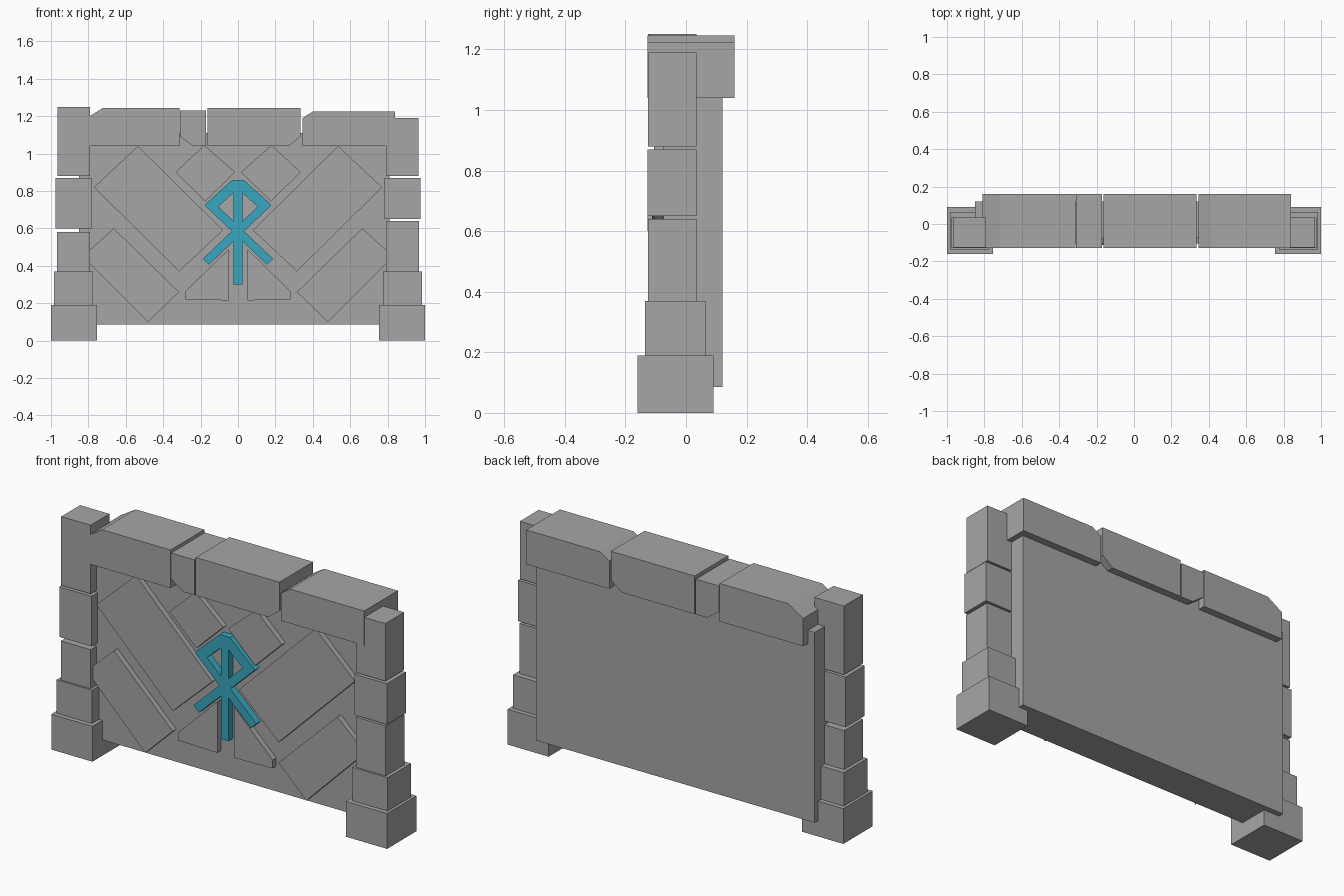
import bpy
import bmesh

old = bpy.data.objects.get("Cube")
if old:
    bpy.data.objects.remove(old, do_unlink=True)


def material(name, rgb):
    m = bpy.data.materials.new(name)
    m.use_nodes = True
    m.diffuse_color = (*rgb, 1)
    m.node_tree.nodes["Principled BSDF"].inputs["Base Color"].default_value = (*rgb, 1)
    return m


STONE = material("grey stone", (0.38, 0.38, 0.38))
GLOW = material("cyan inlay", (0.04, 0.39, 0.52))


def slab(name, profile, front, back, mat=STONE):
    """Extrude an (x, z) outline from the front y to the back y."""
    bm = bmesh.new()
    face = bm.faces.new([bm.verts.new((x, front, z)) for x, z in profile])
    ext = bmesh.ops.extrude_face_region(bm, geom=[face])
    moved = [v for v in ext["geom"] if isinstance(v, bmesh.types.BMVert)]
    bmesh.ops.translate(bm, verts=moved, vec=(0, back - front, 0))
    bmesh.ops.recalc_face_normals(bm, faces=bm.faces)
    mesh = bpy.data.meshes.new(name)
    bm.to_mesh(mesh)
    bm.free()
    mesh.materials.append(mat)
    obj = bpy.data.objects.new(name, mesh)
    bpy.context.collection.objects.link(obj)
    return obj


def block(name, x0, x1, z0, z1, front, back, mat=STONE):
    return slab(name, [(x0, z0), (x1, z0), (x1, z1), (x0, z1)], front, back, mat)


def pair(name, profile, front, back, mat=STONE):
    """Build a slab on the right and its mirror on the left."""
    slab(name + "_right", profile, front, back, mat)
    slab(name + "_left", [(-x, z) for x, z in profile], front, back, mat)


PANEL_FRONT = -0.075

# Back panel
block("wall_panel", -0.85, 0.81, 0.085, 1.11, PANEL_FRONT, 0.12)

# Stacked pillar stones; the upper joints differ between the two sides
for label, side, joint, gap, top in (("right", -1, 0.58, 0.6, 1.25),
                                     ("left", 1, 0.64, 0.65, 1.19)):
    stack = [
        ("pillar_base", 0.755, 1.0, 0, 0.19, -0.16, 0.09),
        ("pillar_plinth", 0.775, 0.985, 0.19, 0.37, -0.135, 0.065),
        ("pillar_lower_stone", 0.79, 0.967, 0.37, joint, -0.125, 0.035),
        ("pillar_middle_stone", 0.783, 0.975, gap, 0.87, -0.127, 0.035),
        ("pillar_upper_stone", 0.79, 0.965, 0.88, top, -0.125, 0.035),
    ]
    for name, inner, outer, z0, z1, front, back in stack:
        x0, x1 = sorted((side * inner, side * outer))
        block(f"{name}_{label}", x0, x1, z0, z1, front, back)

# Lintel stones with clipped corners
lintel = {
    "lintel_right_end": [(-0.81, 1.04), (-0.313, 1.04), (-0.313, 1.245),
                         (-0.72, 1.245), (-0.81, 1.19)],
    "lintel_small_stone": [(-0.24, 1.04), (-0.17, 1.04), (-0.17, 1.23),
                           (-0.309, 1.23), (-0.309, 1.09)],
    "lintel_centre_stone": [(-0.163, 1.04), (0.27, 1.04), (0.335, 1.09),
                            (0.335, 1.245), (-0.163, 1.245)],
    "lintel_left_end": [(0.345, 1.04), (0.84, 1.04), (0.84, 1.225),
                        (0.4, 1.225), (0.345, 1.19)],
}
for name, outline in lintel.items():
    slab(name, outline, -0.127, 0.16)

# Raised stones on the panel
raised = {
    "large_stone": [(-0.535, 1.04), (-0.77, 0.82), (-0.315, 0.37), (-0.08, 0.59)],
    "lower_stone": [(-0.665, 0.6), (-0.83, 0.45), (-0.48, 0.1), (-0.315, 0.26)],
    "upper_stone": [(-0.335, 0.9), (-0.18, 1.045), (-0.015, 0.9), (-0.175, 0.745)],
    "bottom_stone": [(-0.28, 0.265), (-0.28, 0.22), (-0.05, 0.215), (-0.05, 0.49)],
}
for name, outline in raised.items():
    pair(name, outline, -0.105, PANEL_FRONT + 0.01)

# Glowing inlay: stem, roof arms and crossing legs
INLAY = -0.112
block("inlay_stem", -0.023, 0.023, 0.3, 0.85, INLAY, PANEL_FRONT, GLOW)
pair("inlay_roof", [(-0.177, 0.727), (-0.03, 0.86), (0, 0.86), (0, 0.812),
                    (-0.135, 0.69)], INLAY, PANEL_FRONT, GLOW)
pair("inlay_leg", [(-0.187, 0.438), (-0.155, 0.406), (0.177, 0.722),
                   (0.143, 0.752)], INLAY, PANEL_FRONT, GLOW)
